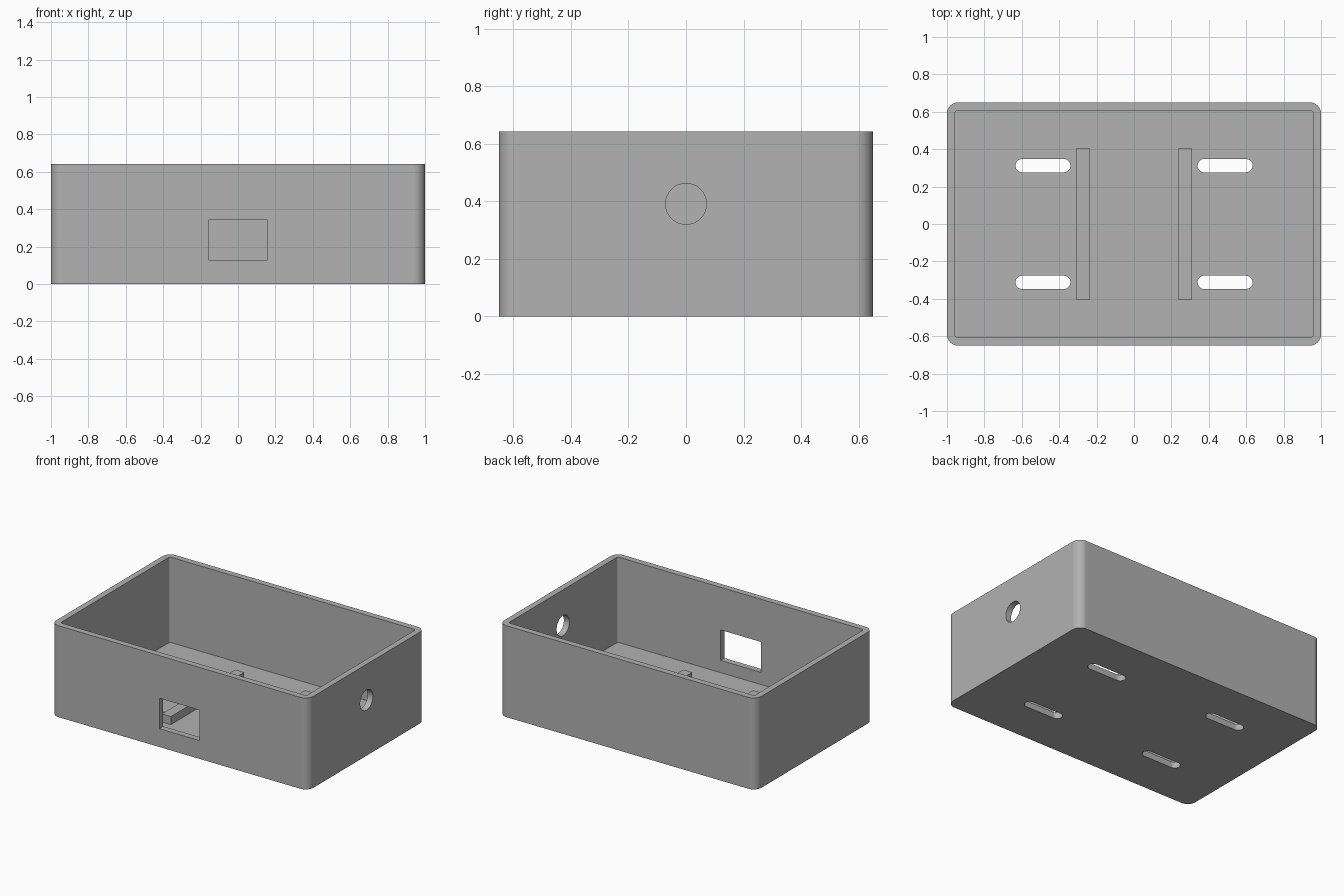
import bpy
import bmesh
from math import cos, sin, pi, radians
from mathutils import Matrix

cube = bpy.data.objects.get("Cube")
if cube:
    bpy.data.objects.remove(cube, do_unlink=True)

LENGTH, WIDTH, HEIGHT = 2.0, 1.3, 0.643
WALL = 0.043
RAIL_TOP = 0.1

grey = bpy.data.materials.new("plain grey")
grey.use_nodes = True
colour = (0.445, 0.445, 0.445, 1)
grey.diffuse_color = colour
grey.node_tree.nodes["Principled BSDF"].inputs["Base Color"].default_value = colour


def rounded_block(name, size, radius, z0, z1, centre=(0, 0), steps=12):
    """Extrude a rectangle with rounded corners from z0 to z1."""
    hx, hy = size[0] / 2 - radius, size[1] / 2 - radius
    bm = bmesh.new()
    verts = []
    for quarter, (sx, sy) in enumerate([(1, 1), (-1, 1), (-1, -1), (1, -1)]):
        for i in range(steps + 1):
            a = (quarter + i / steps) * pi / 2
            verts.append(bm.verts.new((centre[0] + sx * hx + radius * cos(a),
                                       centre[1] + sy * hy + radius * sin(a), z0)))
    bmesh.ops.remove_doubles(bm, verts=verts, dist=1e-5)
    face = bm.faces.new([v for v in verts if v.is_valid])
    top = bmesh.ops.extrude_face_region(bm, geom=[face])["geom"]
    bmesh.ops.translate(bm, vec=(0, 0, z1 - z0),
                        verts=[g for g in top if isinstance(g, bmesh.types.BMVert)])
    return finish(name, bm)


def box(name, low, high):
    bm = bmesh.new()
    size = [b - a for a, b in zip(low, high)]
    middle = [(a + b) / 2 for a, b in zip(low, high)]
    bmesh.ops.create_cube(bm, size=1, matrix=Matrix.Translation(middle) @ Matrix.Diagonal((*size, 1)))
    return finish(name, bm)


def finish(name, bm):
    bmesh.ops.recalc_face_normals(bm, faces=bm.faces)
    mesh = bpy.data.meshes.new(name)
    bm.to_mesh(mesh)
    bm.free()
    mesh.materials.append(grey)
    obj = bpy.data.objects.new(name, mesh)
    bpy.context.collection.objects.link(obj)
    return obj


def cut(target, cutter):
    cutter.hide_render = True
    mod = target.modifiers.new("cut", 'BOOLEAN')
    mod.operation = 'DIFFERENCE'
    mod.solver = 'EXACT'
    mod.object = cutter
    bpy.context.view_layer.objects.active = target
    bpy.ops.object.modifier_apply(modifier=mod.name)
    bpy.data.objects.remove(cutter, do_unlink=True)


# Open tray with rounded outer corners
case = rounded_block("case", (LENGTH, WIDTH), 0.06, 0, HEIGHT)
cut(case, rounded_block("cavity", (LENGTH - 2 * WALL, WIDTH - 2 * WALL), 0.015,
                        WALL, HEIGHT + 0.1, steps=6))

# Rectangular port in the front wall
cut(case, box("front_port", (-0.157, -0.75, 0.129), (0.157, -0.55, 0.343)))

# Round cable hole in the side wall
bm = bmesh.new()
bmesh.ops.create_cone(bm, cap_ends=True, segments=48, radius1=0.071, radius2=0.071, depth=0.2,
                      matrix=Matrix.Translation((1, 0, 0.391)) @ Matrix.Rotation(pi / 2, 4, 'Y'))
cut(case, finish("cable_hole", bm))

# Four mounting slots through the floor
for sx in (-1, 1):
    for sy in (-1, 1):
        cut(case, rounded_block("slot", (0.294, 0.071), 0.0355, -0.1, 0.1,
                                (sx * 0.487, sy * 0.312)))

# Smooth the rounded walls, keep hard rims
bpy.ops.object.select_all(action='DESELECT')
case.select_set(True)
bpy.context.view_layer.objects.active = case
bpy.ops.object.shade_smooth_by_angle(angle=radians(30))
weighted = case.modifiers.new("even shading", 'WEIGHTED_NORMAL')
weighted.keep_sharp = True

# Two support rails on the floor
for side, sx in (("left", 1), ("right", -1)):
    xs = sorted((sx * 0.237, sx * 0.307))
    box(side + "_rail", (xs[0], -0.407, WALL), (xs[1], 0.407, RAIL_TOP))
